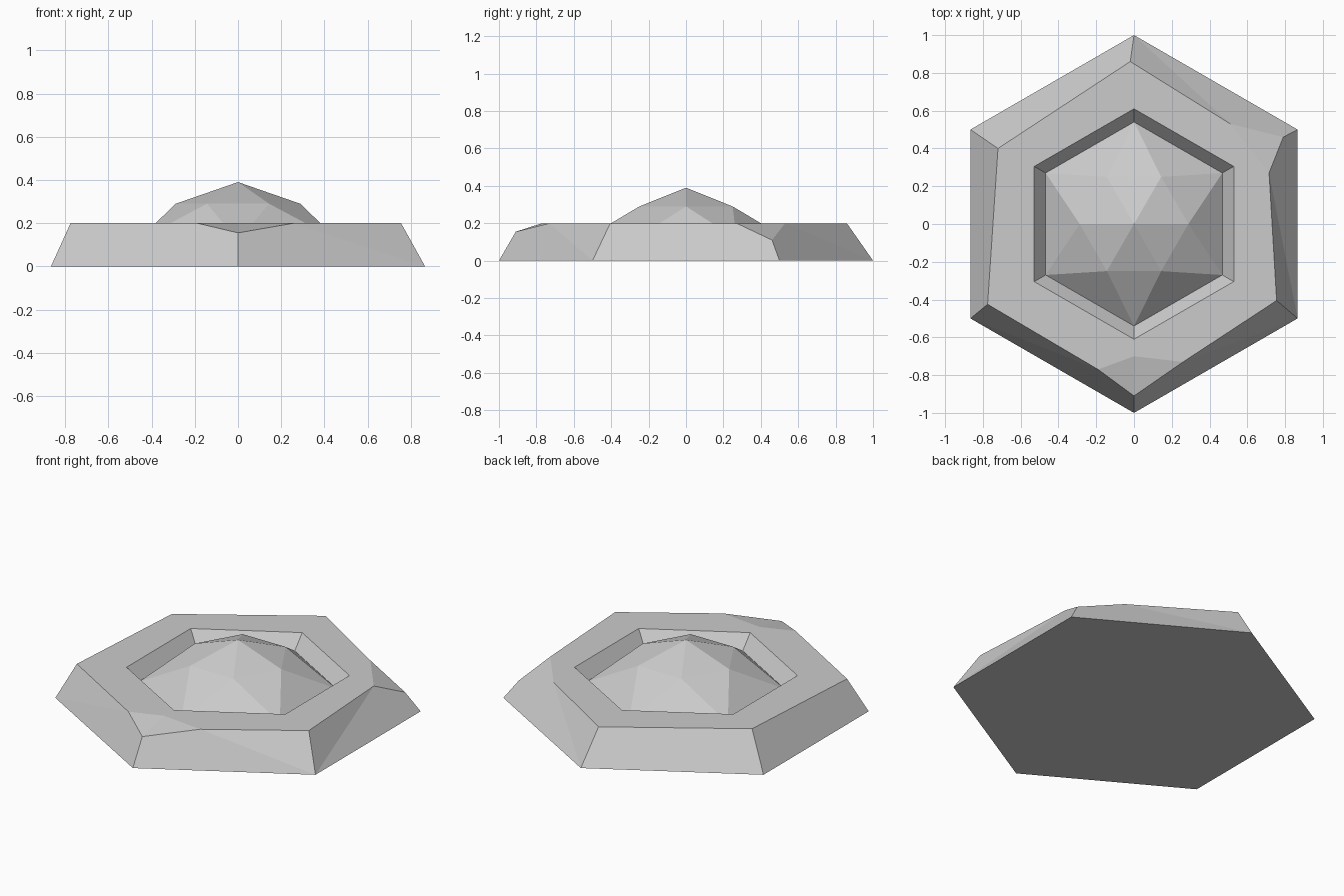
import bpy
from math import cos, sin, radians

cube = bpy.data.objects.get("Cube")
if cube:
    bpy.data.objects.remove(cube, do_unlink=True)

stone = bpy.data.materials.new("light_grey_stone")
stone.use_nodes = True
GREY = (0.6, 0.6, 0.6, 1)
stone.diffuse_color = GREY
stone.node_tree.nodes["Principled BSDF"].inputs["Base Color"].default_value = GREY

TOP, FLOOR = 0.2, 0.117


def hexagon(radius, z, start):
    """Six points counter-clockwise, first at the start angle."""
    return [(radius * cos(radians(start + 60 * i)),
             radius * sin(radians(start + 60 * i)), z) for i in range(6)]


def build(name, polygons):
    """Mesh from polygons given as point lists, sharing equal points."""
    index, faces = {}, []
    for poly in polygons:
        faces.append([index.setdefault(tuple(round(c, 5) for c in p), len(index))
                      for p in poly])
    mesh = bpy.data.meshes.new(name)
    mesh.from_pydata(list(index), [], faces)
    mesh.materials.append(stone)
    mesh.update()
    obj = bpy.data.objects.new(name, mesh)
    bpy.context.collection.objects.link(obj)
    return obj


# Rim corners, counter-clockwise; chipped corners have several points
rim = [[(0.715, 0.27), (0.51, 0.53)],
       [(-0.02, 0.86)],
       [(-0.72, 0.40)],
       [(-0.775, -0.425)],
       [(-0.19, -0.77), (0, -0.70), (0.26, -0.73)],
       [(0.755, -0.405)]]
rim = [[(x, y, TOP) for x, y in corner] for corner in rim]
# Lowest point of each chip, by corner
tips = {0: (0.79, 0.46, 0.11), 4: (0, -0.91, 0.155)}

foot = hexagon(1, 0, 30)
hole = hexagon(0.61, TOP, 30)
floor = hexagon(0.54, FLOOR, 30)

# Base slab with sloped sides, chipped corners and a recess
polys = [foot[::-1]]
for i in range(6):
    j = (i + 1) % 6
    last, first = rim[i][-1], rim[j][0]
    polys.append([hole[i], last, first, hole[j]])
    polys.append([hole[i], hole[j], floor[j], floor[i]])
    if i in tips:
        polys.append([hole[i], *rim[i]])
        polys += [[a, tips[i], b] for a, b in zip(rim[i], rim[i][1:])]
        polys.append([foot[i], foot[j], last, tips[i]])
        polys.append([foot[j], first, last])
    elif j in tips:
        polys.append([foot[i], foot[j], tips[j], first])
        polys.append([foot[i], first, last])
    else:
        polys.append([foot[i], foot[j], first, last])
build("base_slab", polys)

# Faceted dome rising from the recess
apex = (0, 0, 0.39)
mid = hexagon(0.288, 0.29, 60)
polys = []
for i in range(6):
    j = (i + 1) % 6
    polys += [[floor[i], floor[j], mid[i]],
              [mid[i], floor[j], mid[j]],
              [mid[i], mid[j], apex]]
build("faceted_dome", polys)
